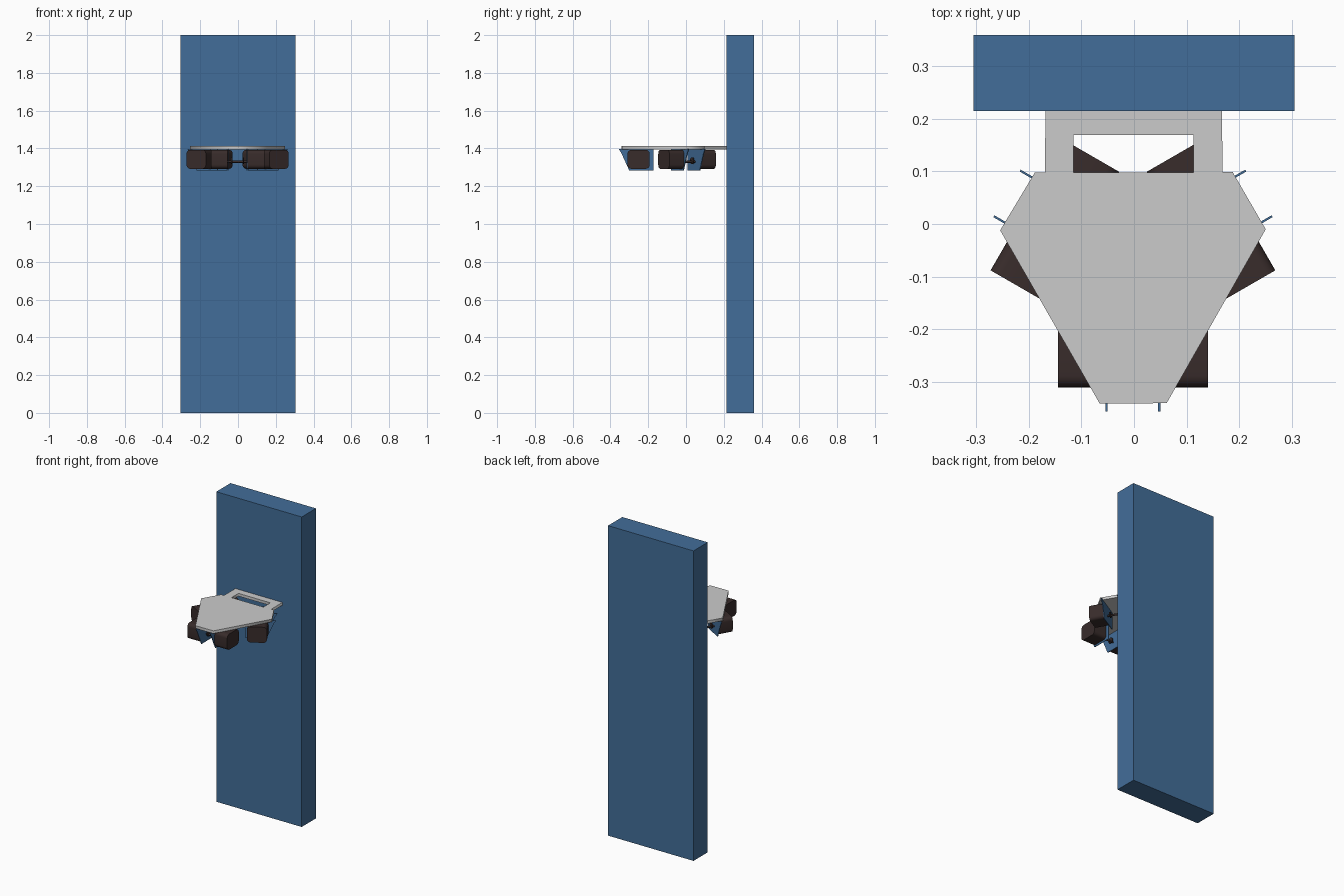
import bpy, bmesh, math
from mathutils import Vector

if "Cube" in bpy.data.objects:
    bpy.data.objects.remove(bpy.data.objects["Cube"])

CENTRE = Vector((-0.002, -0.08, 0))   # hub of the three-fold platform


def material(name, rgb):
    m = bpy.data.materials.new(name)
    m.diffuse_color = (*rgb, 1)
    m.use_nodes = True
    m.node_tree.nodes["Principled BSDF"].inputs["Base Color"].default_value = m.diffuse_color
    return m


BLUE = material("blue", (0.055, 0.155, 0.32))
BROWN = material("dark_brown", (0.04, 0.025, 0.024))


def add_object(name, bm, mat, turn=0.0, origin=(0, 0, 0)):
    bmesh.ops.recalc_face_normals(bm, faces=bm.faces)
    me = bpy.data.meshes.new(name)
    bm.to_mesh(me)
    bm.free()
    ob = bpy.data.objects.new(name, me)
    bpy.context.collection.objects.link(ob)
    ob.location = origin
    ob.rotation_euler.z = turn
    if mat:
        me.materials.append(mat)
    return ob


def extrude_x(name, profile, x0, x1, mat, turn):
    """Extrude a (y, z) profile along x, then turn it to its corner."""
    bm = bmesh.new()
    face = bm.faces.new([bm.verts.new((x0, y, z)) for y, z in profile])
    new = bmesh.ops.extrude_face_region(bm, geom=[face])["geom"]
    verts = [v for v in new if isinstance(v, bmesh.types.BMVert)]
    bmesh.ops.translate(bm, vec=(x1 - x0, 0, 0), verts=verts)
    # keep the starting cap so that the solid is closed
    if not face.is_valid or not all(e.is_manifold for e in bm.edges):
        bmesh.ops.holes_fill(bm, edges=bm.edges)
    return add_object(name, bm, mat, turn, CENTRE)


def rounded_rect(y0, y1, z0, z1, r, steps=5):
    pts = []
    corners = [(y1 - r, z1 - r), (y0 + r, z1 - r), (y0 + r, z0 + r), (y1 - r, z0 + r)]
    for k, (cy, cz) in enumerate(corners):
        for i in range(steps + 1):
            a = math.pi / 2 * (k + i / steps)
            pts.append((cy + r * math.cos(a), cz + r * math.sin(a)))
    return pts


def circle(y, z, r, n=16):
    return [(y + r * math.cos(2 * math.pi * i / n), z + r * math.sin(2 * math.pi * i / n))
            for i in range(n)]


# Tall board behind the platform
bm = bmesh.new()
bmesh.ops.create_cube(bm, size=1)
bmesh.ops.scale(bm, vec=(0.61, 0.145, 2), verts=bm.verts)
add_object("board", bm, BLUE, 0, (0, 0.2865, 1))

# Grey deck plate with the handle slot
outline = [(-0.065, -0.341), (0.062, -0.340), (0.250, -0.010), (0.187, 0.099),
           (0.168, 0.099), (0.167, 0.215), (-0.168, 0.215), (-0.169, 0.098),
           (-0.188, 0.098), (-0.254, -0.012)]
slot = [(-0.115, 0.098), (0.113, 0.098), (0.113, 0.169), (-0.115, 0.169)]
cu = bpy.data.curves.new("deck_outline", 'CURVE')
cu.dimensions = '2D'
cu.fill_mode = 'BOTH'
cu.extrude = 0.009
for pts in (outline, slot):
    sp = cu.splines.new('POLY')
    sp.points.add(len(pts) - 1)
    for p, (x, y) in zip(sp.points, pts):
        p.co = (x, y, 0, 1)
    sp.use_cyclic_u = True
tmp = bpy.data.objects.new("deck_outline", cu)
bpy.context.collection.objects.link(tmp)
deck_mesh = bpy.data.meshes.new_from_object(tmp.evaluated_get(bpy.context.evaluated_depsgraph_get()))
bpy.data.objects.remove(tmp)
deck = bpy.data.objects.new("deck_plate", deck_mesh)
deck.location.z = 1.403
bpy.context.collection.objects.link(deck)

# Three corners, each with two rollers, two brackets and an axle
fin = [(-0.276, 1.396), (-0.262, 1.375), (-0.220, 1.282), (-0.092, 1.282), (-0.092, 1.396)]
roller = rounded_rect(-0.230, -0.112, 1.292, 1.393, 0.022)
smooth = []
for k in range(3):
    turn = k * 2 * math.pi / 3
    for side in (-1, 1):
        tag = f"{k + 1}_{'left' if side < 0 else 'right'}"
        smooth.append(extrude_x("roller_" + tag, roller, side * 0.053, side * 0.142, BROWN, turn))
        extrude_x("bracket_" + tag, fin, side * 0.048, side * 0.052, BLUE, turn)
        smooth.append(extrude_x("axle_hub_" + tag, circle(-0.171, 1.335, 0.018),
                                side * 0.028, side * 0.034, BROWN, turn))
    smooth.append(extrude_x(f"axle_{k + 1}", circle(-0.171, 1.33, 0.006, 12),
                            -0.055, 0.055, BROWN, turn))

bpy.ops.object.select_all(action='DESELECT')
for ob in smooth:
    ob.select_set(True)
bpy.context.view_layer.objects.active = smooth[0]
bpy.ops.object.shade_smooth_by_angle(angle=math.radians(35))
